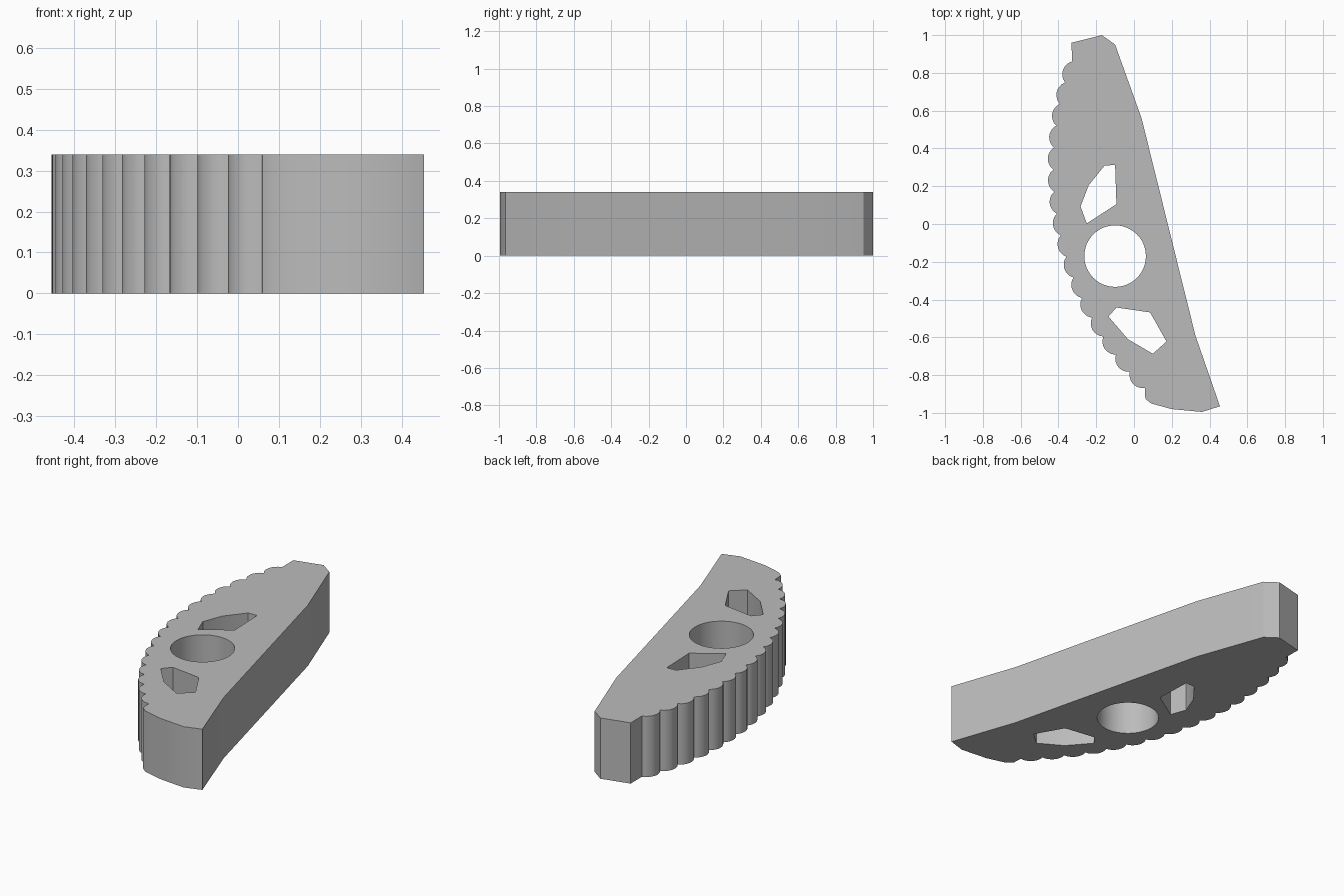
import bpy
import bmesh
from math import sin, cos, pi, radians

if "Cube" in bpy.data.objects:
    bpy.data.objects.remove(bpy.data.objects["Cube"], do_unlink=True)

HEIGHT = 0.34

# Plain grey material
grey = bpy.data.materials.new("plain_grey")
grey.use_nodes = True
colour = (0.5, 0.5, 0.5, 1)
grey.diffuse_color = colour
grey.node_tree.nodes["Principled BSDF"].inputs["Base Color"].default_value = colour


def toothed_arc(cx, cy, radius, start, end, teeth, depth, steps=8):
    """Rounded teeth along an arc; angles run from the -x direction."""
    points = []
    for i in range(teeth * steps + 1):
        bump = max(0, sin(pi * (i % steps) / steps)) ** 0.7
        a = start + (end - start) * i / (teeth * steps)
        r = radius + depth * bump
        points.append((cx - r * cos(a), cy + r * sin(a)))
    return points


def circle(cx, cy, radius, sides=48):
    return [(cx + radius * cos(2 * pi * i / sides),
             cy + radius * sin(2 * pi * i / sides)) for i in range(sides)]


# Smooth back and end faces, then the toothed front edge
outline = [(0.09, -0.95), (0.2, -0.98), (0.36, -0.995), (0.455, -0.965),
           (0.325, -0.59), (0.04, 0.56), (-0.10, 0.95), (-0.17, 1.0), (-0.33, 0.96)]
outline += toothed_arc(1.223, 0.30, 1.65, radians(19.85), radians(-45.05), 16, 0.03)
outline.append((0.06, -0.925))

# Axle hole and two angular cutouts
axle_hole = circle(-0.10, -0.17, 0.163)
rear_cutout = [(-0.155, 0.31), (-0.10, 0.312), (-0.093, 0.105),
               (-0.25, 0.003), (-0.283, 0.093), (-0.24, 0.205)]
front_cutout = [(-0.093, -0.442), (0.085, -0.468), (0.172, -0.622),
                (0.10, -0.687), (-0.032, -0.61), (-0.135, -0.49)]

# Filled, extruded flat curve
curve = bpy.data.curves.new("toothed_segment", "CURVE")
curve.dimensions = "2D"
curve.fill_mode = "BOTH"
curve.extrude = HEIGHT / 2
for loop in (outline, axle_hole, rear_cutout, front_cutout):
    spline = curve.splines.new("POLY")
    spline.points.add(len(loop) - 1)
    for point, (x, y) in zip(spline.points, loop):
        point.co = (x, y, 0, 1)
    spline.use_cyclic_u = True
segment = bpy.data.objects.new("toothed_segment", curve)
bpy.context.collection.objects.link(segment)

bpy.ops.object.select_all(action="DESELECT")
segment.select_set(True)
bpy.context.view_layer.objects.active = segment
bpy.ops.object.convert(target="MESH")
segment = bpy.context.object

# Weld caps to walls and stand the part on the ground
bm = bmesh.new()
bm.from_mesh(segment.data)
bmesh.ops.remove_doubles(bm, verts=bm.verts, dist=0.0005)
bmesh.ops.translate(bm, verts=bm.verts, vec=(0, 0, HEIGHT / 2))
bmesh.ops.recalc_face_normals(bm, faces=bm.faces)
bm.to_mesh(segment.data)
bm.free()

segment.data.materials.clear()
segment.data.materials.append(grey)
bpy.ops.object.shade_smooth_by_angle(angle=radians(32))
